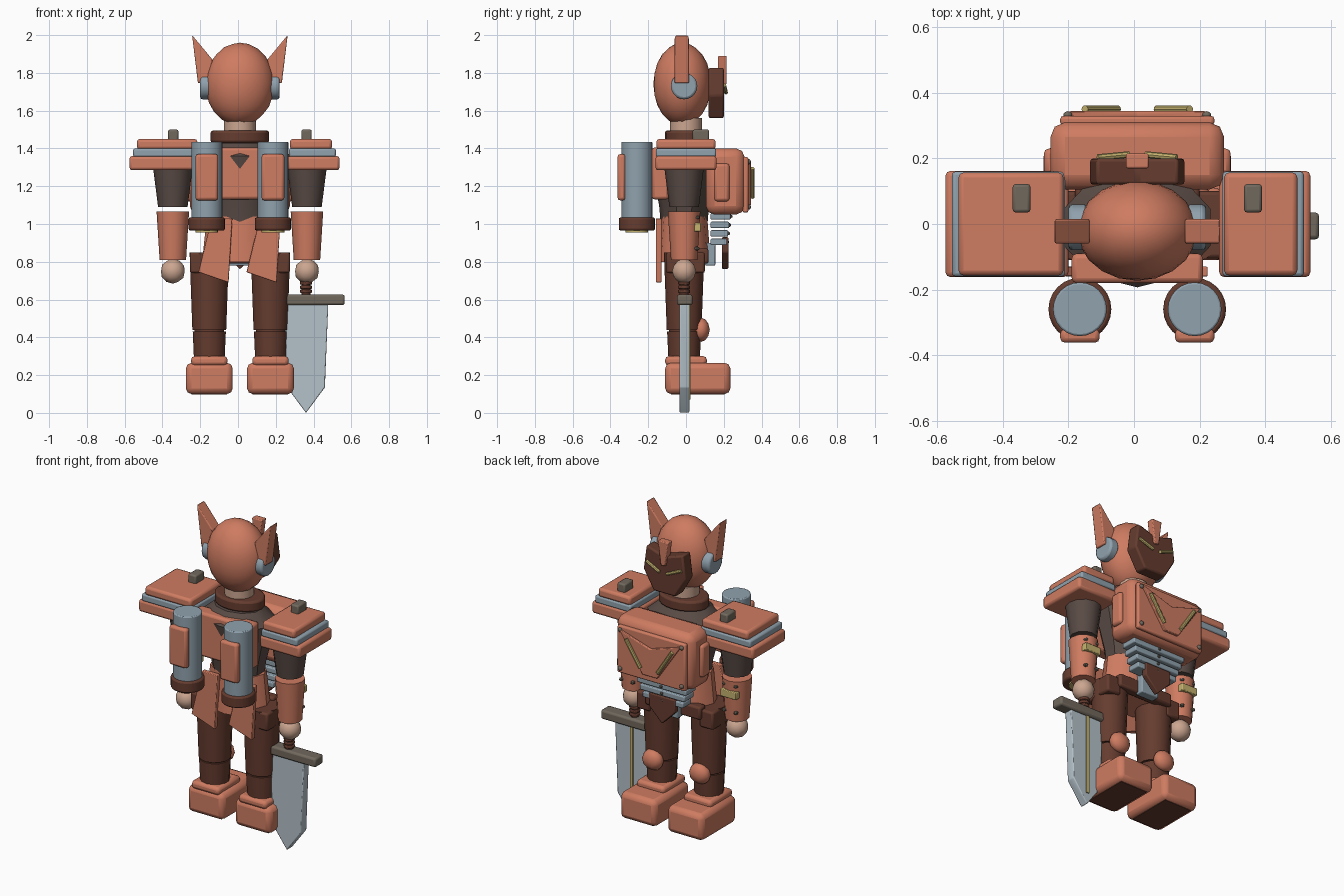
import bpy, bmesh, math
from mathutils import Matrix, Vector

cube = bpy.data.objects.get("Cube")
if cube:
    bpy.data.objects.remove(cube)


def material(name, *rgb):
    mat = bpy.data.materials.new(name)
    mat.use_nodes = True
    mat.diffuse_color = (*rgb, 1)
    mat.node_tree.nodes["Principled BSDF"].inputs["Base Color"].default_value = (*rgb, 1)
    return mat


coral = material("coral armour", .62, .2, .12)
brown = material("dark brown", .13, .045, .028)
charcoal = material("charcoal cloth", .1, .07, .06)
steel = material("blue grey steel", .28, .36, .42)
blade_mat = material("pale blade", .46, .54, .59)
skin = material("skin", .6, .38, .28)
gold = material("pale gold", .56, .45, .16)
stone = material("grey brown metal", .165, .14, .11)
parts = []


def finish(name, bm, mat, bevel=0.0):
    bmesh.ops.recalc_face_normals(bm, faces=bm.faces)
    mesh = bpy.data.meshes.new(name)
    bm.to_mesh(mesh)
    bm.free()
    mesh.materials.append(mat)
    ob = bpy.data.objects.new(name, mesh)
    bpy.context.collection.objects.link(ob)
    if bevel:
        mod = ob.modifiers.new("Bevel", "BEVEL")
        mod.width = bevel
        mod.segments = 2
        mod.limit_method = "ANGLE"
    parts.append(ob)
    return ob


def box(name, mat, xs, ys, zs, bevel=0.0):
    bm = bmesh.new()
    bmesh.ops.create_cube(bm, size=1)
    for v in bm.verts:
        v.co = Vector([(r[0] + r[1]) / 2 + c * (r[1] - r[0]) for c, r in zip(v.co, (xs, ys, zs))])
    return finish(name, bm, mat, bevel)


def around(centre, half):
    return centre - half, centre + half


def prism(name, mat, outline, y0, y1, bevel=0.0):
    """Outline in x and z, extruded along y."""
    bm = bmesh.new()
    face = bm.faces.new([bm.verts.new((x, y0, z)) for x, z in outline])
    new = bmesh.ops.extrude_face_region(bm, geom=[face])["geom"]
    bmesh.ops.translate(bm, vec=(0, y1 - y0, 0), verts=[g for g in new if isinstance(g, bmesh.types.BMVert)])
    return finish(name, bm, mat, bevel)


def lathe(name, mat, x, y, profile, sides=16, squash=1.0, bevel=0.0):
    """Stacked rings of (radius, height) about a vertical axis."""
    bm = bmesh.new()
    rings = []
    for r, z in profile:
        angles = [math.tau * i / sides - math.pi / 2 for i in range(sides)]
        rings.append([bm.verts.new((x + r * math.cos(a), y + r * squash * math.sin(a), z)) for a in angles])
    for low, high in zip(rings, rings[1:]):
        for i in range(sides):
            j = (i + 1) % sides
            bm.faces.new((low[i], low[j], high[j], high[i]))
    bm.faces.new(rings[0])
    bm.faces.new(rings[-1])
    return finish(name, bm, mat, bevel)


def ball(name, mat, centre, radii, detail=2):
    bm = bmesh.new()
    bmesh.ops.create_icosphere(bm, subdivisions=detail, radius=1)
    bmesh.ops.transform(bm, matrix=Matrix.Translation(centre) @ Matrix.Diagonal((*radii, 1)), verts=bm.verts)
    return finish(name, bm, mat)


def rod(name, mat, start, end, radius, sides=12, bevel=0.0):
    a, b = Vector(start), Vector(end)
    turn = (b - a).to_track_quat("Z", "Y").to_matrix().to_4x4()
    bm = bmesh.new()
    bmesh.ops.create_cone(bm, cap_ends=True, segments=sides, radius1=radius, radius2=radius,
                          depth=(b - a).length, matrix=Matrix.Translation((a + b) / 2) @ turn)
    return finish(name, bm, mat, bevel)


MID = .01

# Head, neck and mask
ball("head", coral, (MID, -.02, 1.74), (.183, .153, .22), 3)
lathe("neck", skin, MID, 0, [(.085, 1.45), (.085, 1.56)])
lathe("collar", brown, MID, .005, [(.155, 1.43), (.155, 1.495)], 20, .75, .012)
prism("mask", brown, [(MID + x, z) for x, z in
      ((-.125, 1.83), (0, 1.79), (.125, 1.83), (.145, 1.68), (.075, 1.56), (-.075, 1.56), (-.145, 1.68))],
      .12, .2, .01)
prism("mask_crest", coral, [(MID - .035, 1.89), (MID + .035, 1.89), (MID + .015, 1.74), (MID - .015, 1.74)],
      .17, .215, .005)

# Torso, backpack and chest
lathe("torso", charcoal, MID, -.01, [(.155, .97), (.17, 1.1), (.235, 1.36), (.15, 1.43)], 10, .78)
box("backpack", coral, around(MID, .2), (-.18, -.09), (1.13, 1.405), .015)
box("chest", coral, around(MID, .265), (.105, .31), (1.05, 1.4), .045)
box("chest_plate", coral, around(MID, .235), (.3, .33), (1.06, 1.355), .01)
prism("chest_chevron", coral, [(MID + x, z) for x, z in
      ((-.21, 1.335), (0, 1.27), (.21, 1.335), (.05, 1.1), (-.05, 1.1))], .325, .345, .004)
box("chest_side_pods", coral, around(MID, .285), (.15, .23), (1.12, 1.32), .015)

# Waist, belly slats and hip guards
lathe("hip_skirt", coral, MID, -.01, [(.2, .8), (.175, 1.04)], 12, .7)
for i in range(4):
    half, z = .185 - .015 * i, 1.04 - .045 * i
    box("belly_slat", steel, around(MID, half), (.13, .235 - .006 * i), around(z, .017), .006)
    ball("slat_stud", stone, (MID, .237 - .006 * i, z), (.01, .01, .01), 1)
prism("belly_tabard", brown, [(MID + x, z) for x, z in
      ((-.09, .93), (.09, .93), (.09, .85), (0, .76), (-.09, .85))], .19, .225, .006)
box("tabard_backing", steel, around(MID, .06), (.1, .155), (.78, .9), .006)
box("belt_front", brown, around(MID, .19), (.06, .12), (.79, .87), .012)
for x in (-.13, .125):
    prism("rear_skirt_panel", coral,
          [(x - .01, 1.03), (x + .1, 1.03), (x + .08, .69), (x - .08, .745)], -.16, -.13, .004)

for s in (-1, 1):
    side = "left" if s > 0 else "right"

    def X(d):
        return MID + s * d

    def span(a, b):
        return sorted((X(a), X(b)))

    # Ear disc, fin and eye
    rod(side + "_ear_disc", steel, (X(.15), -.01, 1.73), (X(.21), -.01, 1.73), .07, 20, .012)
    prism(side + "_ear_fin", coral, [(X(d), z) for d, z in ((.253, 2), (.145, 1.87), (.16, 1.75), (.222, 1.745))],
          -.06, .015, .006)
    rod(side + "_eye_slit", gold, (X(.12), .203, 1.735), (X(.025), .212, 1.695), .01, 8)
    # Chest bars and rivets
    rod(side + "_chest_bar", gold, (X(.16), .35, 1.295), (X(.06), .35, 1.14), .012, 10)
    for z in (1.09, 1.33):
        ball("chest_rivet", stone, (X(.212), .332, z), (.014, .012, .014))
    # Back tank
    tank = X(.175)
    lathe(side + "_tank", steel, tank, -.26, [(.082, 1.02), (.082, 1.435)], 24, 1, .006)
    lathe(side + "_tank_base", brown, tank, -.26, [(.096, .965), (.096, 1.035)], 24, 1, .01)
    lathe(side + "_tank_nozzle", gold, tank, -.26, [(.06, .955), (.06, .97)])
    box(side + "_tank_plate", coral, around(tank, .06), (-.362, -.32), (1.125, 1.37), .014)
    # Layered shoulder guard, the right one reaching further in
    inner = .25 if s > 0 else .21
    outer = .528 if s > 0 else .585
    box(side + "_shoulder_base", coral, span(inner, outer), around(0, .162), (1.285, 1.36), .015)
    box(side + "_shoulder_band", steel, span(inner + .01, outer - .02), around(0, .16), (1.355, 1.4), .01)
    box(side + "_shoulder_cap", coral, span(inner + .015, outer - .04), around(0, .157), (1.395, 1.45), .015)
    box(side + "_shoulder_knob", stone, around(X(.353), .027), (.035, .122), (1.44, 1.5), .009)
    # Arm and hand
    arm = X(.355)
    lathe(side + "_upper_arm", charcoal, arm, -.01, [(.078, 1.09), (.105, 1.3)], 12)
    lathe(side + "_forearm", coral, arm, -.01, [(.07, .81), (.086, 1.065)], 12)
    ball(side + "_hand", skin, (arm, -.01, .75), (.066, .064, .066))
    box(side + "_bracer_plate", gold, around(arm, .055), (.04, .08), (.96, 1.005), .004)
    for z in (.87, 1.035):
        for d in (-.04, .04):
            ball("bracer_stud", stone, (arm + d, .058, z), (.014, .016, .012), 1)
    # Hip pouches
    for y in (-.06, .055):
        box(side + "_pouch", brown, span(.17, .265), around(y, .045), (.74, .85), .012)
    # Leg, knee and foot
    leg = X(.162)
    lathe(side + "_thigh", brown, leg, -.01, [(.092, .44), (.107, .85)], 14)
    lathe(side + "_shin", brown, leg, -.01, [(.083, .28), (.09, .432)], 14)
    lathe(side + "_knee_joint", brown, leg, -.01, [(.08, .42), (.08, .45)], 14)
    ball(side + "_knee_cap", coral, (leg, .08, .44), (.068, .046, .064))
    box(side + "_ankle", coral, around(leg, .096), (-.11, .11), (.25, .3), .018)
    box(side + "_foot", coral, around(leg, .124), (-.11, .235), (.1, .265), .03)
    box(side + "_sole", brown, around(leg, .094), (-.08, .205), (.097, .105))

# Sword in the left hand
grip = .36
for i in range(3):
    lathe("sword_grip_ring", brown, grip, -.01, [(.032, .635 + .022 * i), (.032, .652 + .022 * i)], 12, 1, .004)
lathe("sword_grip", brown, grip, -.01, [(.024, .6), (.024, .78)], 12)
box("sword_guard", stone, (grip - .155, grip + .205), (-.047, .035), (.57, .627), .012)
prism("sword_blade", blade_mat, [(grip - .115, .58), (grip + .118, .58), (grip + .1, .135),
                                 (grip, 0), (grip - .1, .135)], -.035, .018, .005)
box("sword_fuller", gold, around(grip, .01), (.015, .025), (.07, .57))

# Smooth shading with sharp edges kept
bpy.ops.object.select_all(action="DESELECT")
for ob in parts:
    ob.select_set(True)
bpy.context.view_layer.objects.active = parts[0]
bpy.ops.object.shade_smooth_by_angle(angle=math.radians(35))
